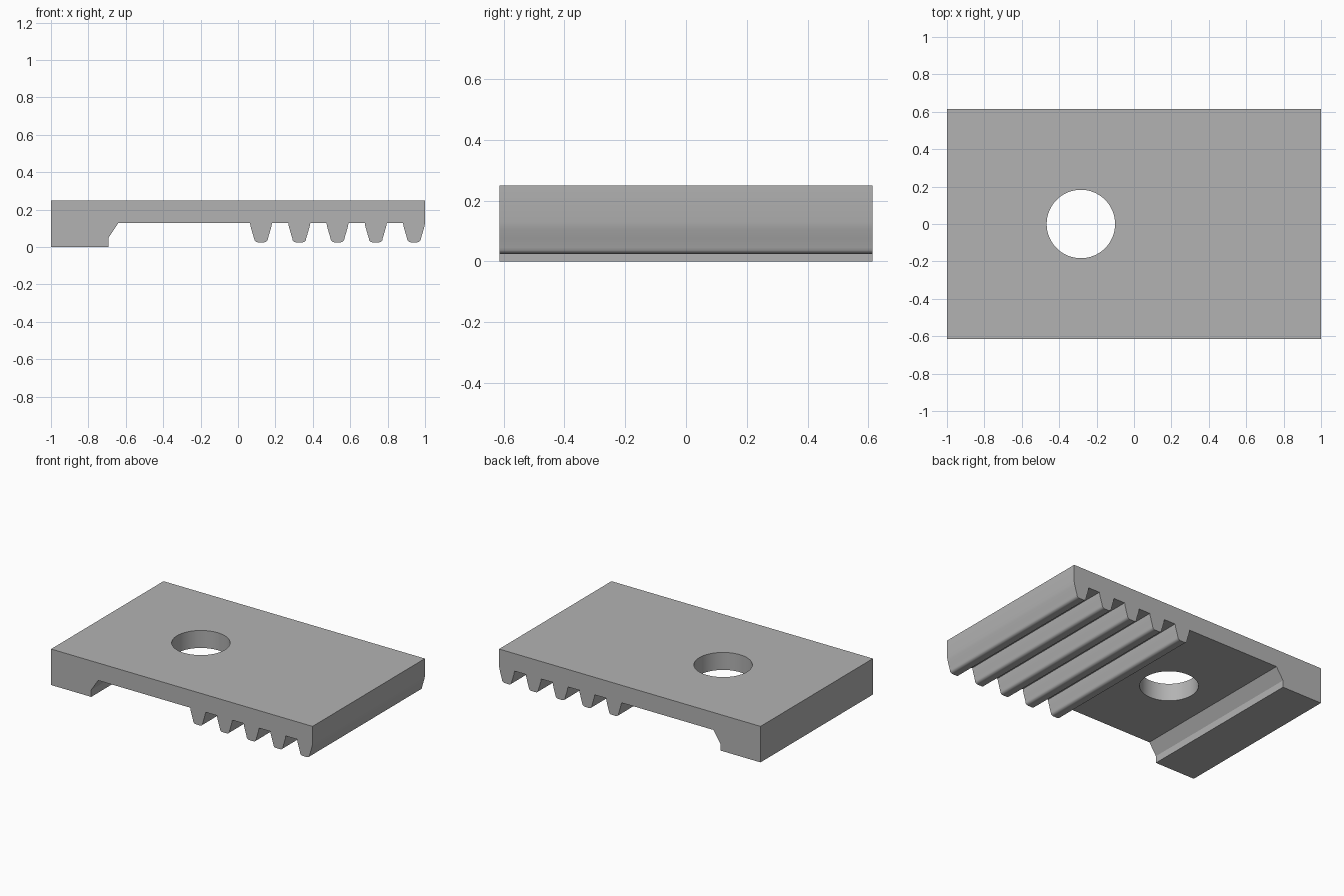
import bpy, bmesh, math

cube = bpy.data.objects.get("Cube")
if cube:
    bpy.data.objects.remove(cube, do_unlink=True)

HALF_DEPTH, TOP, UNDER = 0.614, 0.249, 0.128
PITCH, FIRST_TOOTH, TEETH = 0.2045, 0.123, 5

grey = bpy.data.materials.new("light grey")
grey.use_nodes = True
colour = (0.45, 0.45, 0.45, 1)
grey.diffuse_color = colour
grey.node_tree.nodes["Principled BSDF"].inputs["Base Color"].default_value = colour


def tooth(centre):
    """Half tooth outline with a rounded tip, mirrored about its centre."""
    half = [(0.059, UNDER), (0.055, 0.107), (0.046, 0.076), (0.037, 0.046)]
    for i in range(1, 6):
        a = math.radians(15 + 15 * i)
        half.append((0.016 + 0.022 * math.cos(a), 0.047 - 0.022 * math.sin(a)))
    outline = [(-x, z) for x, z in half] + [(x, z) for x, z in reversed(half)]
    return [(centre + x, z) for x, z in outline]


# Side profile: foot block with chamfer, recess, then the row of teeth
profile = [(-1, TOP), (-1, 0), (-0.693, 0), (-0.693, 0.048), (-0.64, UNDER)]
for i in range(TEETH):
    profile += tooth(FIRST_TOOTH + i * PITCH)
profile.append((1, TOP))

# Plate body: profile extruded along y
bm = bmesh.new()
face = bm.faces.new([bm.verts.new((x, -HALF_DEPTH, z)) for x, z in profile])
side = bmesh.ops.extrude_face_region(bm, geom=[face])["geom"]
moved = [v for v in side if isinstance(v, bmesh.types.BMVert)]
bmesh.ops.translate(bm, verts=moved, vec=(0, 2 * HALF_DEPTH, 0))
bmesh.ops.recalc_face_normals(bm, faces=bm.faces)
mesh = bpy.data.meshes.new("toothed_clamp_plate")
bm.to_mesh(mesh)
bm.free()
mesh.materials.append(grey)
plate = bpy.data.objects.new("toothed_clamp_plate", mesh)
bpy.context.collection.objects.link(plate)

# Round bolt hole, cut through the plate
bpy.ops.mesh.primitive_cylinder_add(vertices=64, radius=0.183, depth=1,
                                    location=(-0.284, 0, 0.2))
cutter = bpy.context.object
cutter.name = "bolt_hole_cutter"
cutter.data.materials.append(grey)
cut = plate.modifiers.new("bolt_hole", "BOOLEAN")
cut.operation = "DIFFERENCE"
cut.solver = "EXACT"
cut.object = cutter

# Apply the cut, drop the cutter and smooth the curved surfaces
bpy.ops.object.select_all(action="DESELECT")
plate.select_set(True)
bpy.context.view_layer.objects.active = plate
bpy.ops.object.modifier_apply(modifier=cut.name)
bpy.data.objects.remove(cutter, do_unlink=True)
bpy.ops.object.shade_smooth_by_angle(angle=math.radians(30))
